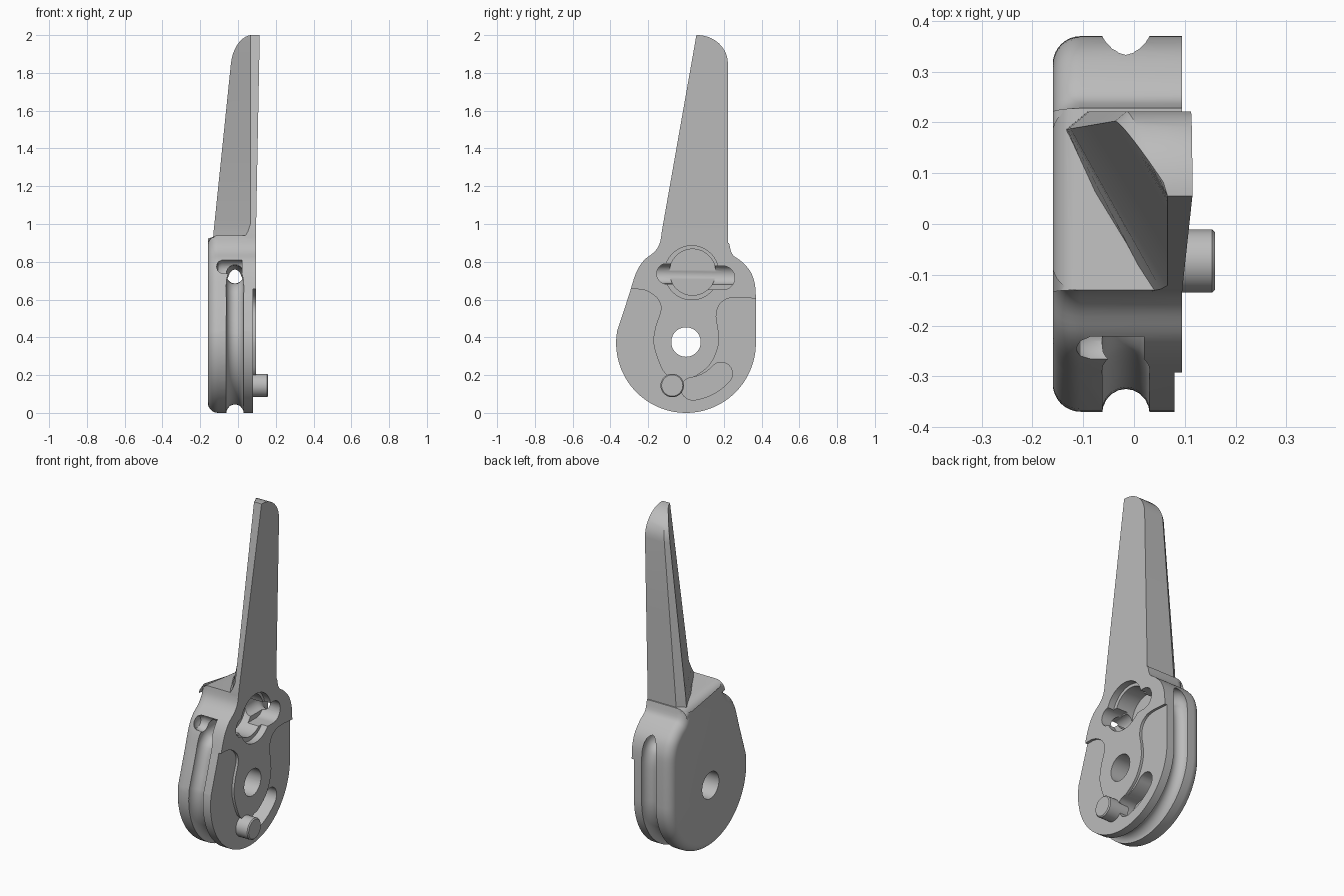
import bpy, bmesh
from math import sin, cos, pi, radians, sqrt
from mathutils import Vector

cube = bpy.data.objects.get("Cube")
if cube:
    bpy.data.objects.remove(cube)

metal = bpy.data.materials.new("plain_grey")
metal.use_nodes = True
grey = (0.5, 0.5, 0.5, 1)
metal.diffuse_color = grey
metal.node_tree.nodes["Principled BSDF"].inputs["Base Color"].default_value = grey


def loft(name, rings, closed=False):
    """Skin rings of equal length, capping the ends unless the loft is closed."""
    bm = bmesh.new()
    rows = [[bm.verts.new(p) for p in ring] for ring in rings]
    n = len(rows[0])
    pairs = list(zip(rows, rows[1:])) + ([(rows[-1], rows[0])] if closed else [])
    for a, b in pairs:
        for i in range(n):
            j = (i + 1) % n
            bm.faces.new((a[i], a[j], b[j], b[i]))
    if not closed:
        bm.faces.new(rows[0])
        bm.faces.new(rows[-1])
    bmesh.ops.recalc_face_normals(bm, faces=bm.faces)
    mesh = bpy.data.meshes.new(name)
    bm.to_mesh(mesh)
    bm.free()
    mesh.materials.append(metal)
    ob = bpy.data.objects.new(name, mesh)
    bpy.context.collection.objects.link(ob)
    return ob


def prism(name, outline, x0, x1):
    return loft(name, [[(x, y, z) for y, z in outline] for x in (x0, x1)])


def arc(cy, cz, r, a0, a1, n):
    steps = [radians(a0 + (a1 - a0) * i / n) for i in range(n + 1)]
    return [(cy + r * cos(a), cz + r * sin(a)) for a in steps]


def smooth(points, n=4):
    """Catmull-Rom curve through open points."""
    p = [Vector(q) for q in [points[0]] + points + [points[-1]]]
    out = []
    for a, b, c, d in zip(p, p[1:], p[2:], p[3:]):
        for i in range(n):
            t = i / n
            out.append((2 * b + (c - a) * t + (2 * a - 5 * b + 4 * c - d) * t * t
                        + (3 * b - a - 3 * c + d) * t ** 3) / 2)
    return [tuple(v) for v in out] + [points[-1]]


def normals(points):
    """Outward normals of a counter-clockwise closed outline."""
    n = len(points)
    out = []
    for i in range(n):
        d = (Vector(points[(i + 1) % n]) - Vector(points[i - 1])).normalized()
        out.append(Vector((d.y, -d.x)))
    return out


def combine(target, tool, operation):
    mod = target.modifiers.new(tool.name, "BOOLEAN")
    mod.operation = operation
    mod.solver = "EXACT"
    mod.object = tool
    bpy.context.view_layer.objects.active = target
    bpy.ops.object.modifier_apply(modifier=mod.name)
    bpy.data.objects.remove(tool)


# Housing: teardrop plate with a rounded rim on its outer side
back_shoulder = smooth([(.37, .6), (.365, .68), (.34, .75), (.29, .805), (.245, .84), (.228, .9)])
front_shoulder = smooth([(-.13, .94), (-.142, .89), (-.17, .85), (-.225, .805), (-.265, .74), (-.3, .63)])
outline = arc(0, .37, .37, 170, 360, 48) + back_shoulder + front_shoulder
rim = .055
rings = []
for step in range(9):
    a = step / 8 * pi / 2
    inset = rim * (1 - sin(a))
    rings.append([(-.16 + rim * (1 - cos(a)), p[0] - n.x * inset, p[1] - n.y * inset)
                  for p, n in zip(outline, normals(outline))])
rings.append([(.095, y, z) for y, z in outline])
housing = loft("lever_housing", rings)

# Lever: tapering blade with a diagonal face and a rounded tip
sections = []
tip = [1.85 + .15 * sin(radians(9 * i)) for i in range(11)]
for z in [.82, .87, .9, .93, .96, 1.0, 1.4] + tip:
    front = -.13 + .185 * (z - .95) / 1.05 if z > .95 else -.13 - .1 * (.95 - z)
    back = .222 if z <= 1.85 else .06 + .162 * sqrt(max(0, 1 - ((z - 1.85) / .15) ** 2))
    back = max(back, front + .012)
    side = .095 + .02 * max(0, z - .95) / 1.05
    flare = max(0, (1.0 - z) / .18)
    ridge = .066 - .13 * flare ** 1.5
    corner = front + (back - front) * .9
    edge = max(.066 - .65 * (corner - front - .015), -.133 - .022 * flare)
    sections.append([(side, front, z), (ridge, front, z), (edge, corner, z),
                     (edge + .12 * (back - front), back, z), (side, back, z)])
combine(housing, loft("lever_blade", sections), "UNION")

# Cable groove round the rim, passing through a tunnel under the lever
path = arc(0, .37, .375, 170, 360, 40)
path += smooth([(.375, .5), (.37, .6), (.345, .68), (.29, .725), (.2, .73)])
path += smooth([(-.12, .735), (-.21, .73), (-.27, .69), (-.305, .63), (-.345, .51)])
groove = []
for p, n in zip(path, normals(path)):
    ring = []
    for i in range(20):
        a = 2 * pi * i / 20
        ring.append((-.016 + .047 * cos(a), p[0] + n.x * .05 * sin(a), p[1] + n.y * .05 * sin(a)))
    groove.append(ring)
combine(housing, loft("groove_cutter", groove, True), "DIFFERENCE")

# Cup-shaped upper end of the groove
cup = [[(x, -.23 + r * cos(a), .765 + r * sin(a)) for a in [2 * pi * i / 20 for i in range(20)]]
       for x, r in ((-.115, .015), (-.105, .034), (-.085, .045), (.02, .045))]
combine(housing, loft("cup_cutter", cup), "DIFFERENCE")

# Shallow lowered border that leaves a raised central pad
pad = smooth([(-.29, .655), (-.22, .65), (-.155, .61), (-.132, .55), (-.16, .46), (-.172, .37),
              (-.14, .26), (-.1, .2), (-.02, .165), (.06, .2), (.13, .26), (.17, .35),
              (.172, .43), (.16, .51), (.175, .57), (.22, .605), (.28, .612)])
border = [(-.5, .655)] + pad + [(.5, .595), (.5, -.1), (-.5, -.1)]
combine(housing, prism("border_cutter", border, .08, .3), "DIFFERENCE")

# Pivot hole, stepped round pocket, side slots and curved slot
def capsule(ya, za, yb, zb, r):
    """Slot outline from a left end to a right end."""
    return arc(ya, za, r, 90, 270, 14) + arc(yb, zb, r, -90, 90, 14)


kidney = (arc(0, .375, .31, -82, -42, 14) + arc(.186, .208, .06, -30, 126, 10)
          + arc(0, .375, .19, -43, -81, 14) + arc(.035, .128, .06, 110, 265, 10))
cuts = [("pivot_cutter", arc(0, .375, .078, 0, 354, 59), -.3),
        ("pocket_cutter", arc(.035, .745, .122, 0, 354, 59), -.06),
        ("pocket_step_cutter", arc(.03, .742, .143, 0, 354, 59), .055),
        ("front_slot_cutter", capsule(-.1, .737, .03, .737, .055), -.016),
        ("back_slot_cutter", capsule(.03, .715, .195, .715, .063), -.016),
        ("curved_slot_cutter", kidney, -.01)]
for name, shape, depth in cuts:
    combine(housing, prism(name, shape, depth, .3), "DIFFERENCE")

# Stop peg with a small chamfer
peg = loft("stop_peg", [[(x, y, z) for y, z in arc(-.073, .145, r, 0, 352.5, 47)]
                        for x, r in ((.03, .062), (.154, .062), (.16, .056))])

for ob in (housing, peg):
    bpy.ops.object.select_all(action="DESELECT")
    ob.select_set(True)
    bpy.context.view_layer.objects.active = ob
    bpy.ops.object.shade_smooth_by_angle(angle=radians(30))
